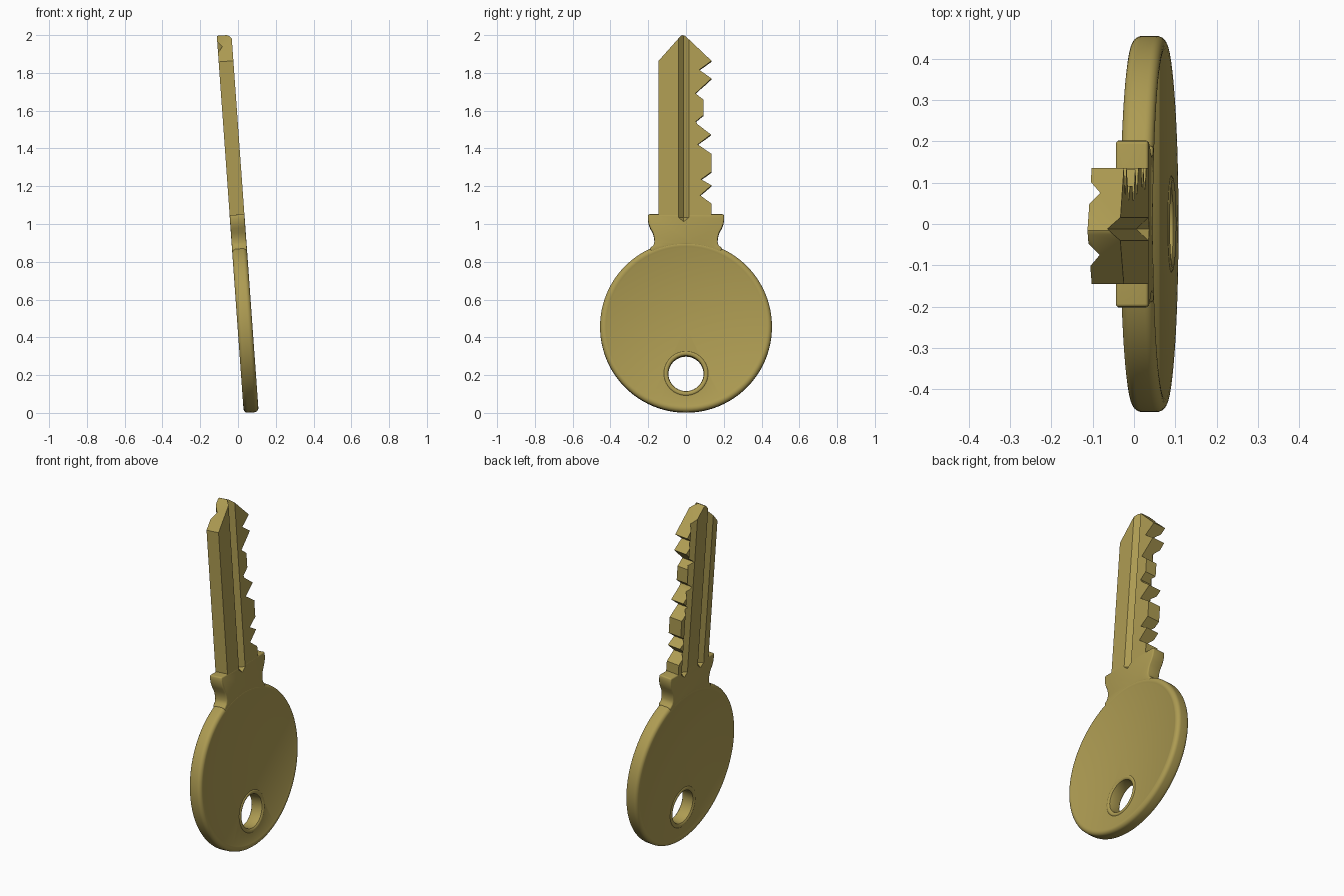
import bpy, bmesh, math
from mathutils import Matrix

if "Cube" in bpy.data.objects:
    bpy.data.objects.remove(bpy.data.objects["Cube"])

HALF = 0.039          # half thickness of the blade
HEAD_Z, HEAD_R = 0.457, 0.455
HOLE_Z = 0.207
TILT = Matrix.Translation((0.07, 0, 0)) @ Matrix.Rotation(math.radians(-4.1), 4, "Y")

brass = bpy.data.materials.new("brass")
brass.use_nodes = True
brass.diffuse_color = (0.42, 0.33, 0.085, 1)
brass.node_tree.nodes["Principled BSDF"].inputs["Base Color"].default_value = brass.diffuse_color


def make_object(name, bm):
    bmesh.ops.recalc_face_normals(bm, faces=bm.faces)
    mesh = bpy.data.meshes.new(name)
    bm.to_mesh(mesh)
    bm.free()
    mesh.materials.append(brass)
    obj = bpy.data.objects.new(name, mesh)
    bpy.context.collection.objects.link(obj)
    return obj


def plate(name, outline, half):
    """Extrude a (y, z) outline through the thickness."""
    bm = bmesh.new()
    face = bm.faces.new([bm.verts.new((-half, y, z)) for y, z in outline])
    solid = bmesh.ops.extrude_face_region(bm, geom=[face])
    verts = [v for v in solid["geom"] if isinstance(v, bmesh.types.BMVert)]
    bmesh.ops.translate(bm, verts=verts, vec=(2 * half, 0, 0))
    return make_object(name, bm)


def lathe(name, half_profile, z, closed=False, steps=96):
    """Spin a (radius, x) profile, mirrored in x, about the thickness axis."""
    pts = half_profile + [(r, -x) for r, x in reversed(half_profile)]
    bm = bmesh.new()
    verts = [bm.verts.new((x, 0, z + r)) for r, x in pts]
    pairs = list(zip(verts, verts[1:])) + ([(verts[-1], verts[0])] if closed else [])
    edges = [bm.edges.new(p) for p in pairs]
    bmesh.ops.spin(bm, geom=verts + edges, cent=(0, 0, z), axis=(1, 0, 0),
                   angle=math.tau, steps=steps)
    bmesh.ops.remove_doubles(bm, verts=bm.verts, dist=0.0001)
    return make_object(name, bm)


def apply_modifier(obj, kind, **settings):
    mod = obj.modifiers.new(kind.title(), kind)
    for key, value in settings.items():
        setattr(mod, key, value)
    bpy.context.view_layer.objects.active = obj
    bpy.ops.object.modifier_apply(modifier=mod.name)


def cut(obj, cutter):
    apply_modifier(obj, "BOOLEAN", operation="DIFFERENCE", solver="EXACT", object=cutter)


def groove_cutter(side, y, width, depth):
    """V-shaped bar with a pointed lower end."""
    bm = bmesh.new()
    out, top, low = side * (HALF + 0.01), 2.1, 1.01
    half = width * (depth + 0.01) / depth
    deep = side * (HALF - depth)
    rings = []
    for z in (top, low + 0.025):
        rings.append([bm.verts.new(p) for p in
                      ((out, y - half, z), (out, y + half, z), (deep, y, z))])
    (a, b, c), (d, e, f) = rings
    tip = bm.verts.new((out, y, low - 0.005))
    for loop in ((a, b, c), (a, d, f, c), (b, c, f, e), (a, b, e, d),
                 (d, e, tip), (e, f, tip), (f, d, tip)):
        bm.faces.new(loop)
    return make_object("groove_cutter", bm)


# Round head with a raised, rounded rim
rim_arc = [(0.433 + 0.022 * math.sin(a), 0.0175 + 0.022 * math.cos(a))
           for a in [math.pi / 2 * i / 6 for i in range(7)]]
head = lathe("head", [(0, 0.035), (0.416, 0.035), (0.424, 0.0385)] + rim_arc, HEAD_Z)
hole = lathe("hole_cutter", [(0, 0.1), (0.1, 0.1)], HOLE_Z, steps=64)
cut(head, hole)

# Raised collar around the key ring hole
hole_rim = lathe("hole_rim", [(0.093, 0.025), (0.095, 0.033), (0.101, 0.038),
                              (0.108, 0.0395), (0.114, 0.038), (0.118, 0.034)],
                 HOLE_Z, closed=True, steps=64)

# Shoulder between head and blade, its foot following the head
side = [(0.2, 1.052), (0.202, 1.03), (0.199, 1.005), (0.19, 0.98), (0.176, 0.955),
        (0.169, 0.93), (0.167, 0.905), (0.172, 0.888), (0.19, 0.872)]
foot = [(0.433 * math.sin(a), HEAD_Z + 0.433 * math.cos(a))
        for a in [0.44 - 0.88 * i / 16 for i in range(17)]]
shoulder = plate("shoulder", side + foot + [(-y, z) for y, z in reversed(side)], HALF + 0.0004)
apply_modifier(shoulder, "BEVEL", width=0.007, segments=3, limit_method="ANGLE",
               angle_limit=math.radians(60))

# Blade with pointed tip and cut teeth
teeth = [(0.135, 1.866), (0.07, 1.818), (0.135, 1.772), (0.05, 1.693), (0.092, 1.66),
         (0.092, 1.577), (0.053, 1.545), (0.06, 1.53), (0.132, 1.475), (0.062, 1.422),
         (0.135, 1.372), (0.135, 1.277), (0.08, 1.237), (0.135, 1.205), (0.075, 1.152),
         (0.135, 1.108), (0.135, 1.03)]
blade = plate("blade", [(-0.145, 1.03), (-0.145, 1.866), (-0.026, 2.0), (-0.016, 2.004),
                        (-0.006, 2.0)] + teeth, HALF)

# Lengthwise grooves: one on the left face, two on the right face
cutters = [groove_cutter(1, -0.012, 0.028, 0.03),
           groove_cutter(-1, 0.075, 0.027, 0.025),
           groove_cutter(-1, -0.075, 0.027, 0.025)]
for cutter in cutters:
    cut(blade, cutter)
    cut(shoulder, cutter)
for helper in cutters + [hole]:
    bpy.data.objects.remove(helper)

# Lean the whole key and shade it
bpy.ops.object.select_all(action="DESELECT")
for part in (head, hole_rim, shoulder, blade):
    part.data.transform(TILT)
    part.select_set(True)
bpy.context.view_layer.objects.active = head
bpy.ops.object.shade_smooth_by_angle(angle=math.radians(32))
